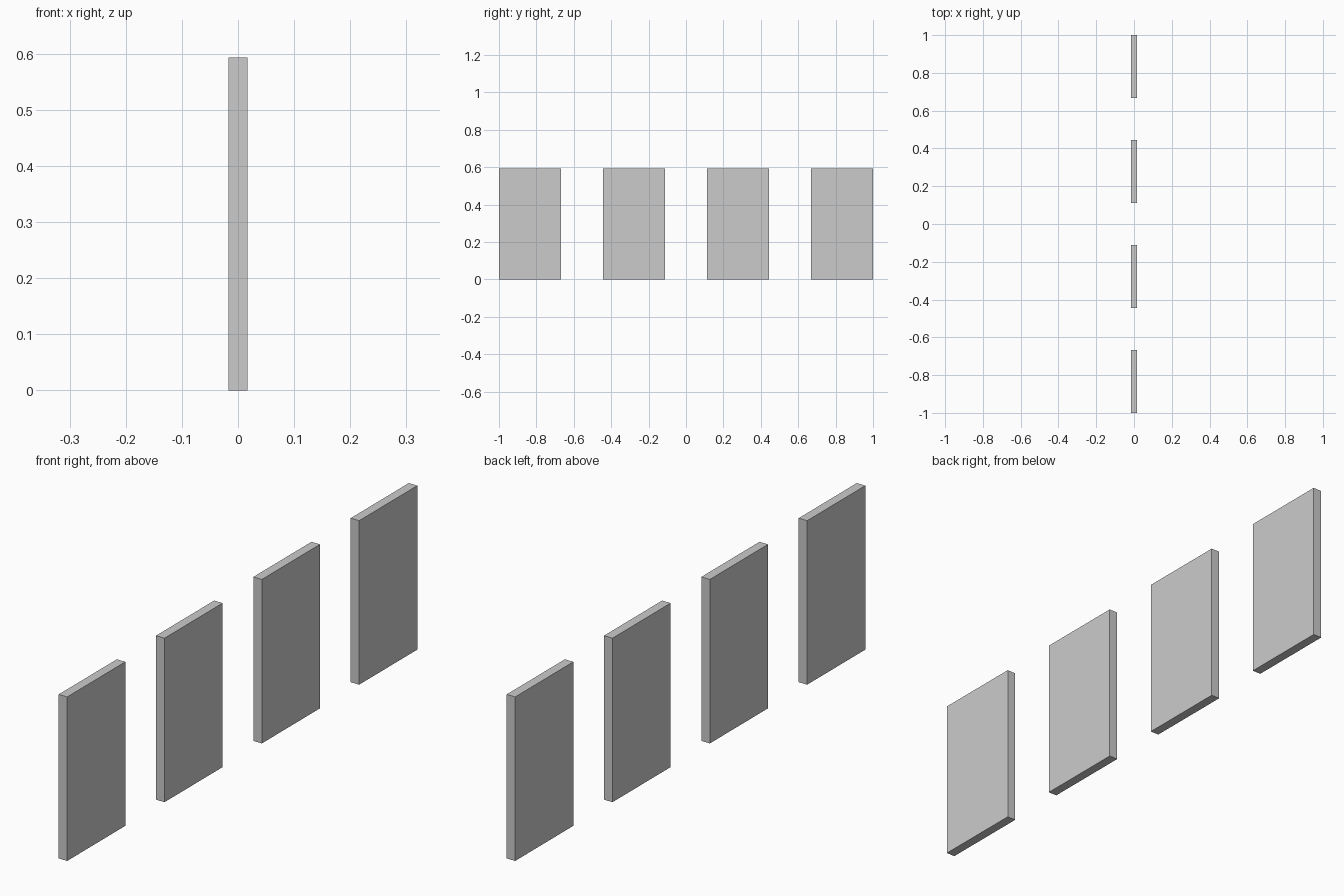
import bpy

if "Cube" in bpy.data.objects:
    bpy.data.objects.remove(bpy.data.objects["Cube"])

THICK, WIDTH, HEIGHT = 0.034, 0.332, 0.593
COUNT = 4
STEP = (2 - WIDTH) / (COUNT - 1)


def add_panel(name, y):
    bpy.ops.mesh.primitive_cube_add(size=1, location=(0, y, HEIGHT / 2))
    panel = bpy.context.object
    panel.name = name
    panel.scale = (THICK, WIDTH, HEIGHT)
    bpy.ops.object.transform_apply(location=False, rotation=False, scale=True)


# Row of evenly spaced upright flat panels
for i in range(COUNT):
    add_panel(f"panel_{i + 1}", -1 + WIDTH / 2 + i * STEP)
